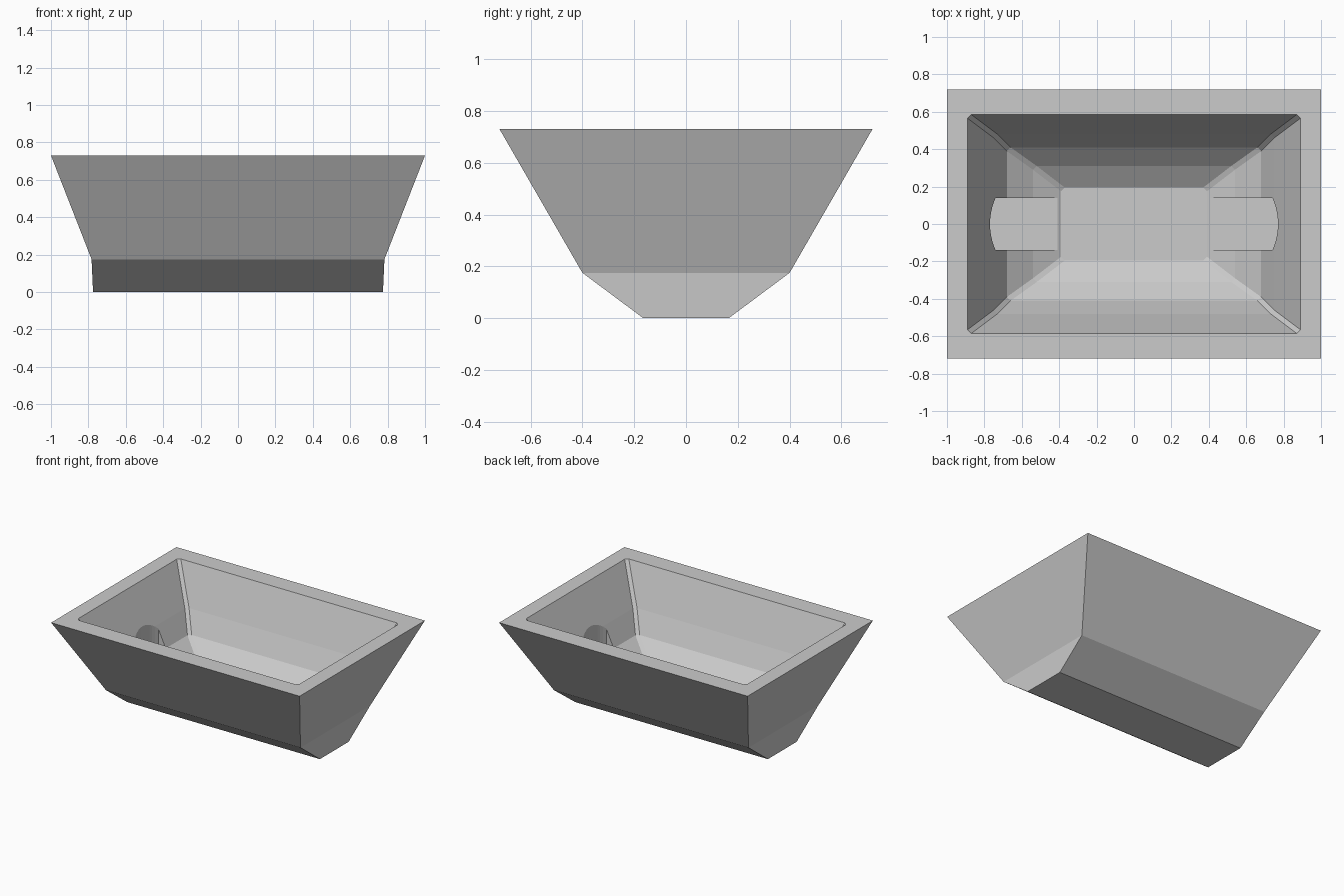
import bpy, bmesh, math

cube = bpy.data.objects.get("Cube")
if cube:
    bpy.data.objects.remove(cube, do_unlink=True)

grey = bpy.data.materials.new("plain grey")
grey.use_nodes = True
colour = (0.6, 0.6, 0.6, 1)
grey.diffuse_color = colour
grey.node_tree.nodes["Principled BSDF"].inputs["Base Color"].default_value = colour


def make_object(name, bm):
    bmesh.ops.recalc_face_normals(bm, faces=bm.faces)
    mesh = bpy.data.meshes.new(name)
    bm.to_mesh(mesh)
    bm.free()
    mesh.materials.append(grey)
    obj = bpy.data.objects.new(name, mesh)
    bpy.context.collection.objects.link(obj)
    return obj


def rectangle(x, y, z, cut):
    """Rectangle loop with its corners cut off."""
    return [(x, y - cut, z), (x - cut, y, z), (cut - x, y, z), (-x, y - cut, z),
            (-x, cut - y, z), (cut - x, -y, z), (x - cut, -y, z), (x, cut - y, z)]


def loft(loops):
    """Closed solid through a stack of matching loops."""
    bm = bmesh.new()
    rings = [[bm.verts.new(p) for p in loop] for loop in loops]
    for low, high in zip(rings, rings[1:]):
        for i in range(len(low)):
            j = (i + 1) % len(low)
            bm.faces.new((low[i], low[j], high[j], high[i]))
    bm.faces.new(rings[0])
    bm.faces.new(rings[-1])
    bmesh.ops.remove_doubles(bm, verts=bm.verts, dist=0.0005)
    return bm


# Trough body: outside from the base up to the rim, then down the bowl
outside = [(0.775, 0.165, 0), (0.783, 0.4, 0.175), (1, 0.72, 0.73)]
inside = [(0.89, 0.585, 0.73), (0.75, 0.48, 0.45), (0.68, 0.41, 0.3),
          (0.54, 0.31, 0.2), (0.39, 0.195, 0.12)]
body = make_object("trough_body", loft(
    [rectangle(*p, 0) for p in outside] + [rectangle(*p, 0.02) for p in inside]))

# Round-ended slots cut into both end walls
steps = 12
radius = 0.34
half_width = 0.14
for side in (-1, 1):
    plan = [(side * 0.3, -half_width)]
    for i in range(steps + 1):
        y = half_width * (2 * i / steps - 1)
        x = 0.77 - radius + math.sqrt(radius ** 2 - y ** 2)
        plan.append((side * x, y))
    plan.append((side * 0.3, half_width))
    cutter = make_object("slot_cutter", loft(
        [[(x, y, z) for x, y in plan] for z in (0.13, 0.6)]))
    cutter.hide_render = True
    slot = body.modifiers.new("slot", 'BOOLEAN')
    slot.operation = 'DIFFERENCE'
    slot.solver = 'EXACT'
    slot.object = cutter
    bpy.context.view_layer.objects.active = body
    bpy.ops.object.modifier_apply(modifier=slot.name)
    bpy.data.objects.remove(cutter, do_unlink=True)
